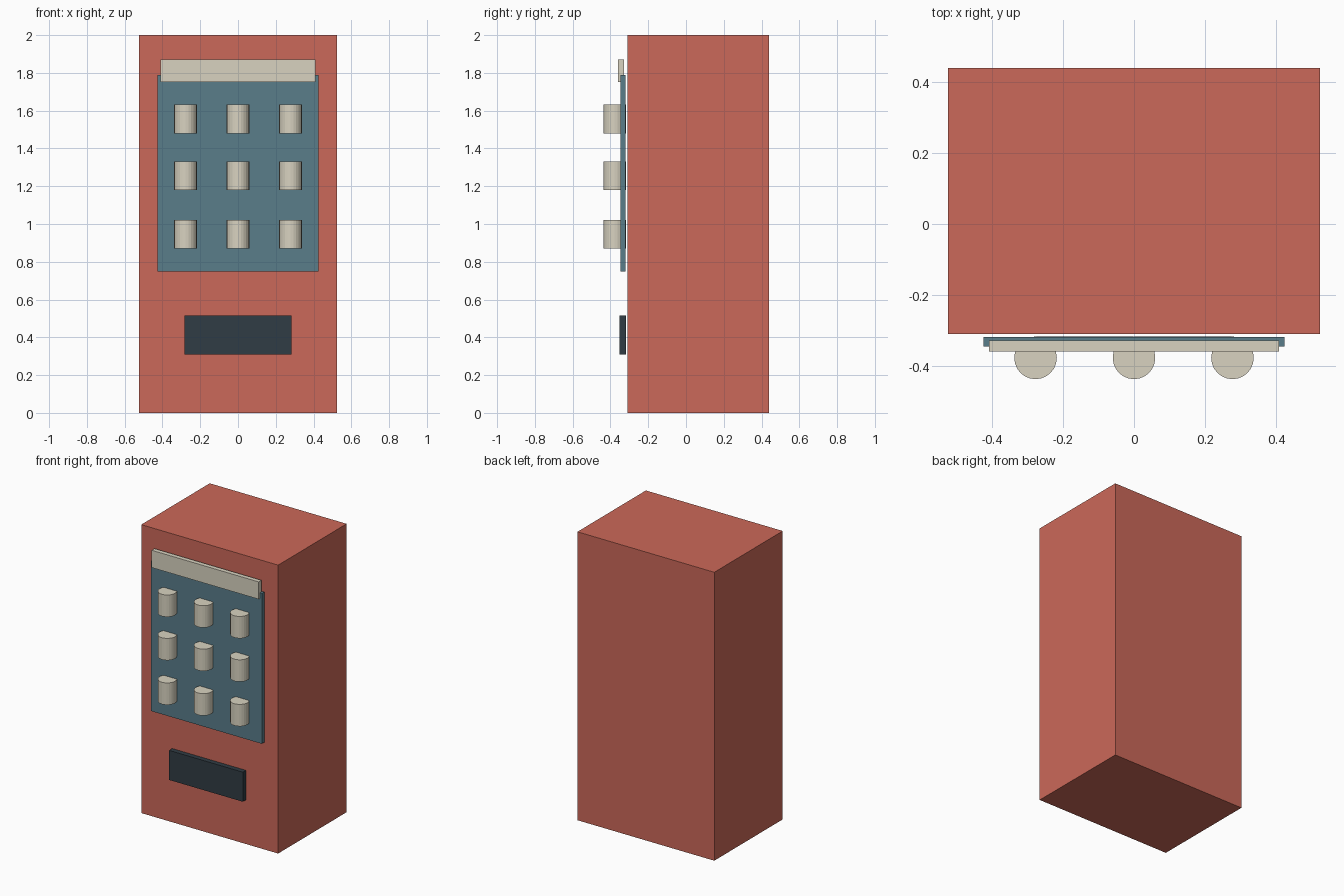
import bpy

if "Cube" in bpy.data.objects:
    bpy.data.objects.remove(bpy.data.objects["Cube"])


def material(name, rgb):
    m = bpy.data.materials.new(name)
    m.diffuse_color = (*rgb, 1)
    m.use_nodes = True
    m.node_tree.nodes["Principled BSDF"].inputs["Base Color"].default_value = m.diffuse_color
    return m


RED = material("red_paint", (0.60, 0.14, 0.10))
BLUE = material("blue_glass", (0.10, 0.205, 0.255))
CREAM = material("cream", (0.69, 0.65, 0.53))
DARK = material("dark_slot", (0.03, 0.045, 0.058))


def box(name, x, y, z, mat):
    """Box from (min, max) ranges."""
    bpy.ops.mesh.primitive_cube_add(
        size=1, location=[(a + b) / 2 for a, b in (x, y, z)])
    ob = bpy.context.object
    ob.name = name
    ob.scale = [b - a for a, b in (x, y, z)]
    bpy.ops.object.transform_apply(location=False, rotation=False, scale=True)
    ob.data.materials.append(mat)
    return ob


# Cabinet and front fittings
box("cabinet", (-0.525, 0.525), (-0.31, 0.44), (0, 2), RED)
box("display_window", (-0.425, 0.425), (-0.346, -0.319), (0.748, 1.79), BLUE)
box("header_panel", (-0.41, 0.41), (-0.36, -0.329), (1.752, 1.872), CREAM)
box("pickup_slot", (-0.283, 0.283), (-0.351, -0.317), (0.31, 0.515), DARK)

# Three shelves of three cans, poking through the window
for row, z in enumerate((0.946, 1.255, 1.556)):
    for col, x in enumerate((-0.278, 0, 0.278)):
        bpy.ops.mesh.primitive_cylinder_add(
            vertices=24, radius=0.06, depth=0.152, location=(x, -0.378, z))
        can = bpy.context.object
        can.name = f"can_{row + 1}_{col + 1}"
        can.data.materials.append(CREAM)
